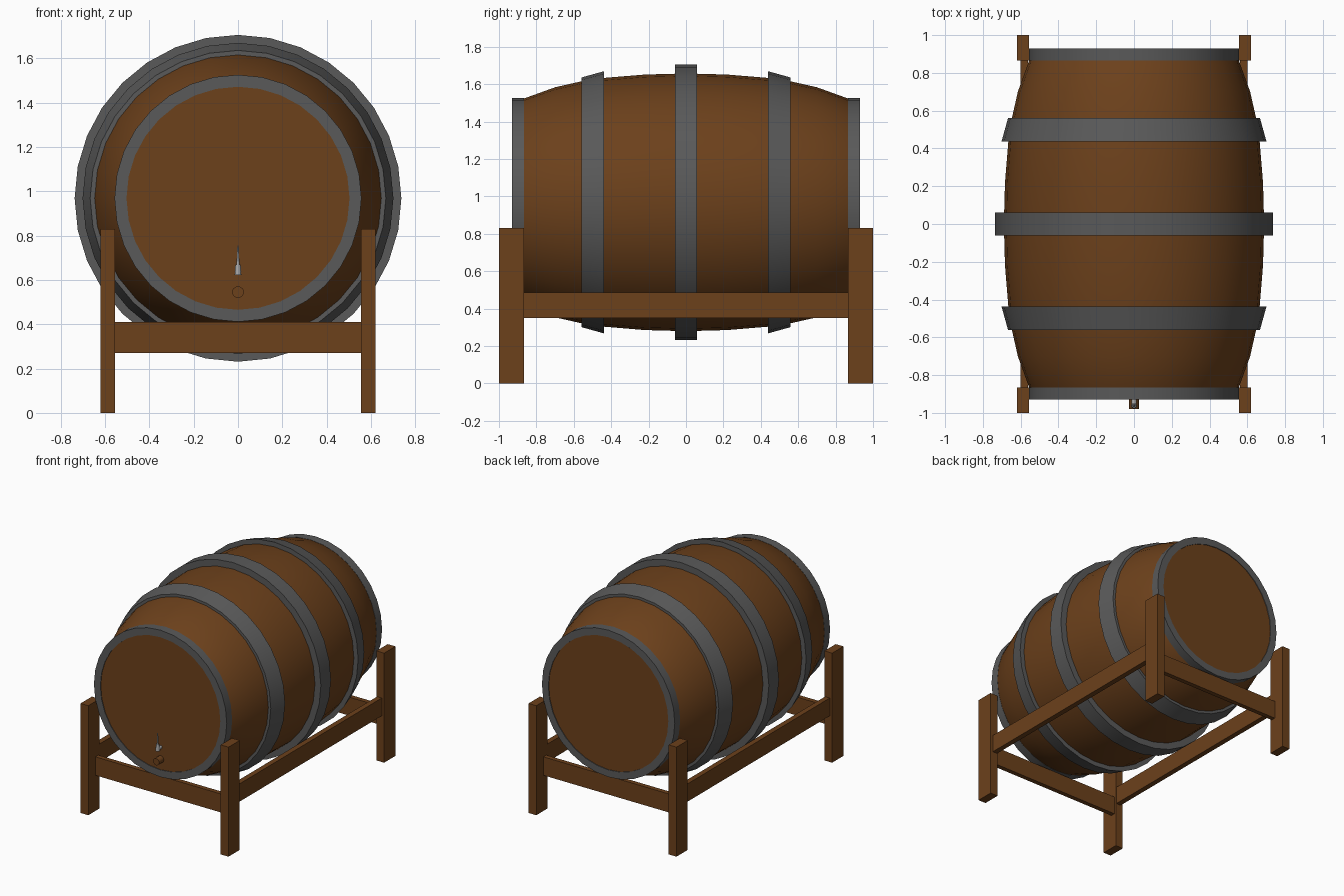
import bpy, bmesh, math

if "Cube" in bpy.data.objects:
    bpy.data.objects.remove(bpy.data.objects["Cube"])

CZ = 0.968   # height of the barrel axis
SIDES = 32


def material(name, rgb):
    m = bpy.data.materials.new(name)
    m.diffuse_color = (*rgb, 1)
    m.use_nodes = True
    m.node_tree.nodes["Principled BSDF"].inputs["Base Color"].default_value = m.diffuse_color
    return m


wood = material("wood", (0.15, 0.052, 0.011))
iron = material("iron", (0.1, 0.1, 0.1))
steel = material("steel", (0.4, 0.4, 0.4))


def finish(name, bm, mat, smooth=False):
    bmesh.ops.recalc_face_normals(bm, faces=bm.faces)
    me = bpy.data.meshes.new(name)
    bm.to_mesh(me)
    bm.free()
    ob = bpy.data.objects.new(name, me)
    bpy.context.collection.objects.link(ob)
    me.materials.append(mat)
    if smooth:
        bpy.ops.object.select_all(action='DESELECT')
        ob.select_set(True)
        bpy.context.view_layer.objects.active = ob
        bpy.ops.object.shade_smooth_by_angle(angle=math.radians(30))
    return ob


def lathe(name, profile, mat, closed, z=CZ, sides=SIDES):
    """Turn (radius, y) points around a horizontal y axis at height z."""
    bm = bmesh.new()
    vs = [bm.verts.new((0, y, z + r)) for r, y in profile]
    pairs = list(zip(vs, vs[1:])) + ([(vs[-1], vs[0])] if closed else [])
    edges = [bm.edges.new(p) for p in pairs]
    bmesh.ops.spin(bm, geom=vs + edges, cent=(0, 0, z), axis=(0, 1, 0),
                   angle=2 * math.pi, steps=sides, use_duplicate=False)
    bmesh.ops.remove_doubles(bm, verts=bm.verts, dist=1e-4)
    return finish(name, bm, mat, True)


def box(name, x, y, z):
    bm = bmesh.new()
    bmesh.ops.create_cube(bm, size=1)
    for v in bm.verts:
        v.co = [(a + b) / 2 + c * (b - a) for c, (a, b) in zip(v.co, (x, y, z))]
    return finish(name, bm, wood)


def span(s, a, b):
    return tuple(sorted((s * a, s * b)))


# Barrel body with flat heads
half = [(0.66, 0.5), (0.615, 0.70), (0.55, 0.88), (0.52, 0.925), (0, 0.925)]
profile = [(r, -y) for r, y in reversed(half)] + [(0.689, 0)] + half
profile[4:5] = [(0.66, -0.5), (0.683, -0.22)]
profile.insert(7, (0.683, 0.22))
lathe("barrel_body", profile, wood, False)

# Iron hoops
lathe("middle_hoop", [(0.67, -0.06), (0.737, -0.06), (0.737, 0.06), (0.67, 0.06)], iron, True)
for s, side in ((-1, "front"), (1, "back")):
    lathe(side + "_hoop", [(0.63, s * 0.56), (0.667, s * 0.56),
                           (0.701, s * 0.438), (0.65, s * 0.438)], iron, True)
    lathe(side + "_end_hoop", [(0.503, s * 0.865), (0.557, s * 0.865),
                               (0.557, s * 0.93), (0.503, s * 0.93)], iron, True)

# Stand: posts and rails
for sx, lr in ((-1, "left"), (1, "right")):
    for sy, fb in ((-1, "front"), (1, "back")):
        box(f"{fb}_{lr}_post", span(sx, 0.555, 0.62), span(sy, 0.865, 1.0), (0, 0.83))
    box(f"{lr}_rail", span(sx, 0.56, 0.60), (-0.87, 0.87), (0.35, 0.485))
for sy, fb in ((-1, "front"), (1, "back")):
    box(f"{fb}_rail", (-0.56, 0.56), span(sy, 0.88, 0.915), (0.27, 0.41))

# Wooden spout
lathe("tap_spout", [(0, -0.92), (0.026, -0.92), (0.026, -0.98), (0, -0.98)],
      wood, False, z=0.545, sides=16)

# Steel tap stem and tapered lever
lathe("tap_stem", [(0, -0.92), (0.012, -0.92), (0.015, -0.965), (0, -0.965)],
      steel, False, z=0.637, sides=12)
bm = bmesh.new()
for r1, r2, z1, z2 in ((0.015, 0.012, 0.622, 0.67), (0.007, 0.003, 0.665, 0.755)):
    res = bmesh.ops.create_cone(bm, cap_ends=True, segments=12, radius1=r1,
                                radius2=r2, depth=z2 - z1)
    bmesh.ops.translate(bm, verts=res["verts"], vec=(0, -0.962, (z1 + z2) / 2))
finish("tap_lever", bm, steel, True)
